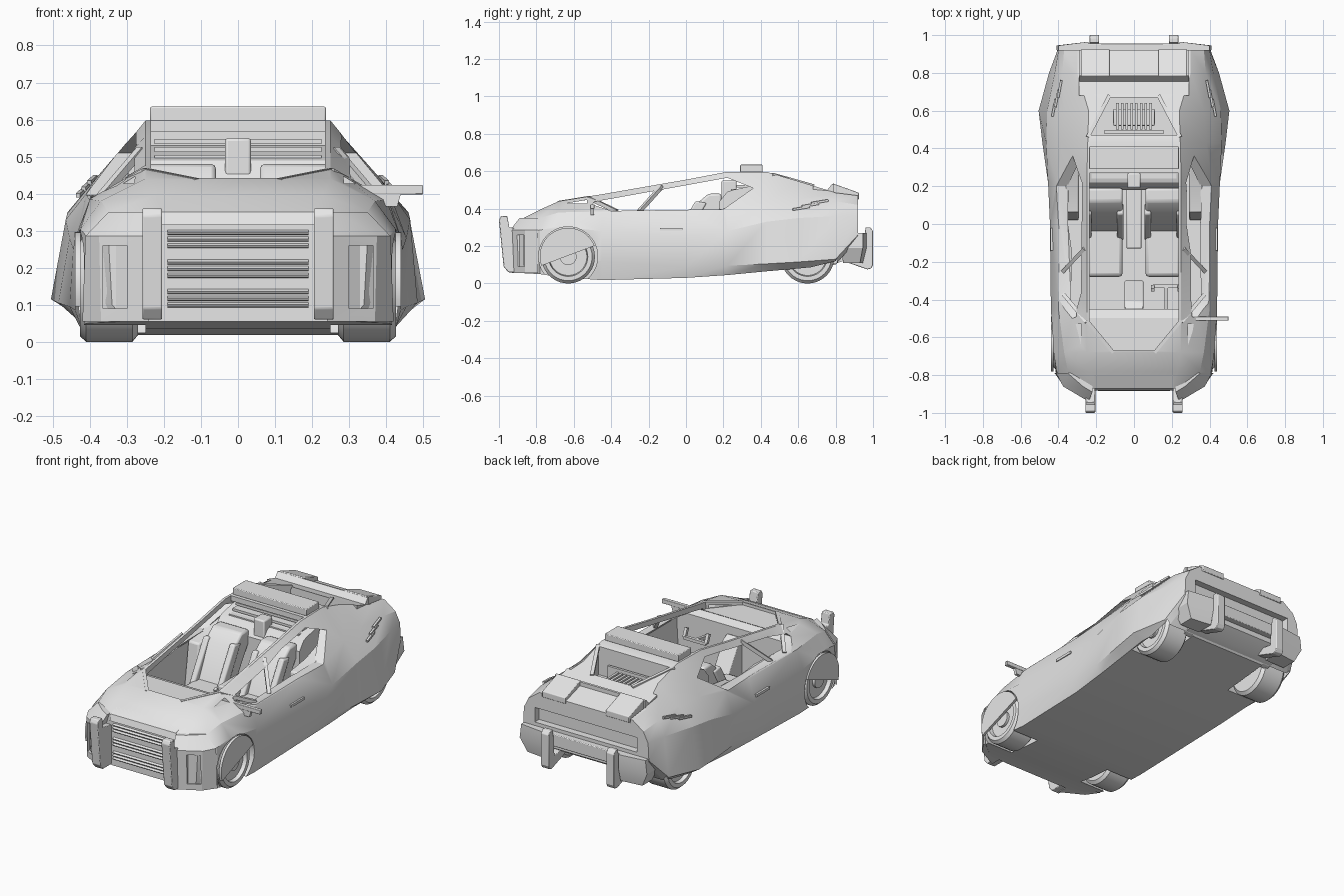
import bpy, bmesh, math
from mathutils import Vector

cube = bpy.data.objects.get("Cube")
if cube:
    bpy.data.objects.remove(cube, do_unlink=True)

grey = bpy.data.materials.new("plain grey")
grey.use_nodes = True
grey.diffuse_color = (0.8, 0.8, 0.8, 1)
grey.node_tree.nodes["Principled BSDF"].inputs["Base Color"].default_value = (0.8, 0.8, 0.8, 1)


def finish(name, bm, bevel=0):
    bmesh.ops.recalc_face_normals(bm, faces=bm.faces)
    mesh = bpy.data.meshes.new(name)
    bm.to_mesh(mesh)
    bm.free()
    mesh.materials.append(grey)
    ob = bpy.data.objects.new(name, mesh)
    bpy.context.collection.objects.link(ob)
    if bevel:
        mod = ob.modifiers.new("soft edges", "BEVEL")
        mod.width, mod.segments = bevel, 2
    return ob


def loft(name, rings, bevel=0):
    """Closed skin through rings of equal point count."""
    bm = bmesh.new()
    loops = [[bm.verts.new(p) for p in ring] for ring in rings]
    n = len(loops[0])
    for a, b in zip(loops, loops[1:]):
        for i in range(n):
            j = (i + 1) % n
            bm.faces.new((a[i], a[j], b[j], b[i]))
    bm.faces.new(loops[0])
    bm.faces.new(loops[-1])
    return finish(name, bm, bevel)


def prism(name, pts, axis, a, b, bevel=0):
    """Polygon pushed from a to b along an axis."""
    place = {"x": lambda p, t: (t, p[0], p[1]), "y": lambda p, t: (p[0], t, p[1]),
             "z": lambda p, t: (p[0], p[1], t)}[axis]
    return loft(name, [[place(p, t) for p in pts] for t in (a, b)], bevel)


def box(name, x, y, z, bevel=0):
    return prism(name, [(x[0], y[0]), (x[1], y[0]), (x[1], y[1]), (x[0], y[1])], "z", z[0], z[1], bevel)


def bar(name, p, q, w):
    p, q = Vector(p), Vector(q)
    d = q - p
    u = d.cross(Vector((0, 0, 1))).normalized() * w / 2
    v = d.cross(u).normalized() * w / 2
    return loft(name, [[e + u + v, e - u + v, e - u - v, e + u - v] for e in (p, q)])


def circle(y, z, r, n=40, start=0, sweep=2 * math.pi):
    return [(y + r * math.cos(start + sweep * i / n), z + r * math.sin(start + sweep * i / n)) for i in range(n)]


def section(y, half):
    """Mirrored cross-section from bottom to roof."""
    return [(x, y, z) for x, z in half] + [(-x, y, z) for x, z in reversed(half)]


def cut(ob, cutter):
    mod = ob.modifiers.new("cut", "BOOLEAN")
    mod.operation, mod.solver, mod.object = "DIFFERENCE", "EXACT", cutter
    bpy.context.view_layer.objects.active = ob
    bpy.ops.object.modifier_apply(modifier=mod.name)
    bpy.data.objects.remove(cutter, do_unlink=True)


# Body shell: sill, flank, waist, belt, roof rail at each station
body = loft("body_shell", [
    section(-.87, [(.30, .055), (.34, .10), (.35, .28), (.28, .33), (.20, .35)]),
    section(-.78, [(.41, .05), (.42, .12), (.41, .285), (.35, .35), (.23, .395)]),
    section(-.68, [(.43, .035), (.435, .12), (.425, .305), (.37, .38), (.25, .44)]),
    section(-.45, [(.42, .018), (.435, .12), (.44, .28), (.40, .385), (.25, .477)]),
    section(0, [(.42, .03), (.44, .085), (.445, .25), (.405, .388), (.25, .555)]),
    section(.22, [(.43, .045), (.455, .095), (.455, .28), (.41, .40), (.25, .597)]),
    section(.43, [(.44, .065), (.485, .105), (.465, .33), (.385, .44), (.245, .597)]),
    section(.60, [(.45, .08), (.505, .115), (.46, .35), (.37, .45), (.24, .547)]),
    section(.80, [(.42, .10), (.45, .13), (.42, .36), (.38, .44), (.30, .485)]),
    section(.92, [(.37, .24), (.405, .26), (.40, .36), (.37, .42), (.30, .47)]),
])
# Cabin hollow
cut(body, loft("cabin_cutter", [
    section(y, [(.36, .09), (.375, .365), (.235, top)])
    for y, top in [(-.45, .445), (0, .525), (.22, .567), (.39, .567)]]))
# Side window openings, windscreen and rear hatch
cut(body, prism("side_window_cutter", [(-.50, .422), (-.49, .437), (0, .525), (.22, .565), (.36, .51),
                                       (.20, .397), (-.40, .388)], "x", -1, 1))
cut(body, prism("quarter_window_cutter", [(-.64, .428), (-.53, .447), (-.53, .428)], "x", -1, 1))
cut(body, prism("windscreen_cutter", [(.235, .27), (.235, -.52), (.11, -.67), (-.11, -.67),
                                      (-.235, -.52), (-.235, .27)], "z", .425, .8))
cut(body, prism("hatch_cutter", [(.235, .47), (.13, .67), (-.13, .67), (-.235, .47)], "z", .42, .8))
cut(body, box("tail_cutter", (-.33, .33), (.88, 1), (.29, .375)))
cut(body, box("deck_cutter", (-.285, .285), (.77, 1), (.45, .6)))
for s in (-1, 1):
    cut(body, prism("front_arch_cutter", circle(-.63, .145, .158), "x", s * .25, s * .6))
    cut(body, prism("rear_arch_cutter", circle(.65, .14, .16), "x", s * .25, s * .44))

# Parts repeated on both sides
for s, side in ((-1, "right"), (1, "left")):
    for end, y in (("front", -.63), ("rear", .65)):
        tyre = [(.27, .125), (.285, .143), (.41, .143), (.427, .128), (.427, .105), (.405, .10)]
        loft(f"{side}_{end}_wheel", [[(s * x, *p) for p in circle(y, .143, r)] for x, r in tyre])
        prism(f"{side}_{end}_hub", circle(y, .143, .045, 20), "x", s * .39, s * .42)
    # Front wheel cover over the upper part of the tyre
    cover = circle(-.63, .145, .152, 24, math.radians(22), math.radians(185))
    prism(f"{side}_wheel_cover", cover, "x", s * .425, s * .44)

    # Faceted headlight housing
    housing = loft(f"{side}_headlight_housing", [[(s * x, y, z) for x, y in pts] for z, pts in [
        (.055, [(.24, -.93), (.37, -.86), (.42, -.79), (.24, -.79)]),
        (.285, [(.24, -.94), (.375, -.86), (.412, -.79), (.24, -.79)]),
        (.35, [(.22, -.89), (.27, -.86), (.35, -.79), (.22, -.79)])]])
    cut(housing, prism("headlight_cutter", [(s * x, y) for x, y in
        [(.30, -.89), (.365, -.845), (.365, -1), (.30, -1)]], "z", .09, .26))

    # Front guard post and rear guard post
    prism(f"{side}_front_guard", [(-1, .34), (-.99, .36), (-.955, .36), (-.945, .30), (-.87, .29), (-.87, .06),
                                  (-.95, .06), (-.975, .09)], "x", s * .205, s * .258, .004)
    prism(f"{side}_rear_guard", [(.84, .12), (.97, .075), (.99, .08), (1, .10), (1, .28), (.985, .30), (.96, .30),
                                 (.95, .22), (.945, .14), (.84, .16)], "x", s * .185, s * .235, .003)

    # Window frame bars
    bar(f"{side}_door_pillar", (s * .262, -.13, .518), (s * .375, -.25, .385), .02)
    bar(f"{side}_screen_corner", (s * .25, -.52, .458), (s * .375, -.37, .385), .02)
    bar(f"{side}_cowl_edge", (s * .11, -.68, .432), (s * .25, -.51, .46), .018)
    bar(f"{side}_hatch_edge", (s * .245, .46, .582), (s * .13, .68, .52), .02)

    # Flank vents and door handle
    for i in range(3):
        y, z = .57 + .05 * i, .395 + .017 * i
        bar(f"{side}_vent_{i + 1}", (s * (.432 - .015 * i), y, z), (s * (.415 - .015 * i), y + .09, z + .015), .012)
    box(f"{side}_door_handle", (s * .43, s * .442), (-.14, -.02), (.282, .297))

    # Seat: cushion, backrest and bolsters
    a, b = s * .06, s * .25
    box(f"{side}_seat_cushion", (a, b), (-.28, .02), (.10, .23), .02)
    prism(f"{side}_seat_back", [(-.05, .20), (.06, .20), (.19, .40), (.19, .48), (.12, .48), (.05, .42)],
          "x", a, b, .012)
    for x in (.055, .225):
        prism(f"{side}_seat_bolster", [(-.09, .20), (-.02, .20), (.11, .43), (.05, .44)], "x",
              s * x, s * (x + .035), .008)
    prism(f"{side}_rear_side_panel", [(.02, .10), (.36, .10), (.36, .46), (.20, .40), (.06, .38)],
          "x", s * .29, s * .365, .01)

    # Rear deck pads
    prism(f"{side}_deck_pad", [(.765, .45), (.765, .50), (.785, .535), (.925, .485), (.925, .45)],
          "x", s * .13, s * .28, .004)

    # Rear bumper corner wedge
    loft(f"{side}_bumper_corner", [[(s * x, y, z) for x, y in pts] for z, pts in [
        (.11, [(.24, .84), (.37, .84), (.37, .93), (.24, .945)]),
        (.19, [(.24, .83), (.405, .83), (.41, .945), (.24, .965)]),
        (.27, [(.24, .83), (.405, .83), (.40, .945), (.24, .965)])]])

# Grille: top lip, backing and slats in three groups
prism("grille_lip", [(-.882, .315), (-.87, .35), (-.80, .385), (-.80, .315)], "x", -.21, .21)
box("grille_backing", (-.20, .20), (-.872, -.86), (.055, .33))
for i in range(9):
    z = .10 + .018 * i + .026 * (i // 3)
    prism(f"grille_slat_{i + 1}", [(-.88, z - .006), (-.884, z), (-.868, z + .008), (-.868, z - .008)],
          "x", -.19, .19)

# Roof light bar and rear spoiler
box("roof_bar", (-.237, .237), (.29, .41), (.595, .635), .004)
prism("rear_louvre", [(.68, .46), (.68, .522), (.755, .50), (.755, .46)], "x", -.29, .29)
prism("spoiler_edge", [(.755, .46), (.755, .50), (.78, .53), (.79, .528), (.79, .46)], "x", -.29, .29)
prism("deck_centre", [(.79, .44), (.79, .505), (.92, .465), (.92, .44)], "x", -.13, .13)

# Rear bumper beam and the sloped panel beneath
box("rear_bumper_beam", (-.25, .25), (.83, .955), (.20, .27), .004)
prism("rear_valance", [(.78, .10), (.84, .12), (.92, .17), (.92, .26), (.78, .26)], "x", -.30, .30)

# Engine in the hatch
box("engine_block", (-.11, .11), (.52, .61), (.41, .47), .006)
for i in range(8):
    x = -.0875 + .025 * i
    box(f"engine_pipe_{i + 1}", (x - .007, x + .007), (.50, .64), (.465, .485))
box("engine_crossbar", (-.16, .16), (.48, .495), (.42, .50))

# Cabin fittings
box("centre_console", (-.04, .04), (-.13, .20), (.09, .28), .008)
box("centre_backrest", (-.035, .035), (.19, .27), (.28, .55), .008)
prism("gear_console", [(-.45, .09), (-.45, .36), (-.41, .34), (-.30, .16), (-.30, .09)], "x", -.05, .05, .006)
prism("rear_bulkhead", [(.18, .09), (.18, .44), (.22, .49), (.25, .50), (.39, .53), (.39, .09)], "x", -.27, .27)
for i in range(3):
    z = .49 + .022 * i
    box(f"bulkhead_slat_{i + 1}", (-.225, .225), (.24 + .03 * i, .38), (z, z + .014))
for i, (p, q) in enumerate([((.10, -.33, .33), (.24, -.33, .33)), ((.10, -.33, .33), (.10, -.35, .38)),
                            ((.24, -.33, .33), (.24, -.35, .38)), ((.17, -.33, .33), (.17, -.45, .31))]):
    bar(f"steering_yoke_{i + 1}", p, q, .018)

# Single wing mirror on the left
box("mirror_blade", (.31, .50), (-.512, -.49), (.398, .423), .003)
prism("mirror_stalk", [(.36, .40), (.385, .365), (.43, .365), (.44, .40)], "y", -.51, -.492)

# Smooth shading with crisp edges
bpy.ops.object.select_all(action="DESELECT")
for ob in bpy.context.scene.objects:
    if ob.type == "MESH" and grey.name in ob.data.materials:
        ob.select_set(True)
        bpy.context.view_layer.objects.active = ob
bpy.ops.object.shade_smooth_by_angle(angle=math.radians(25))
